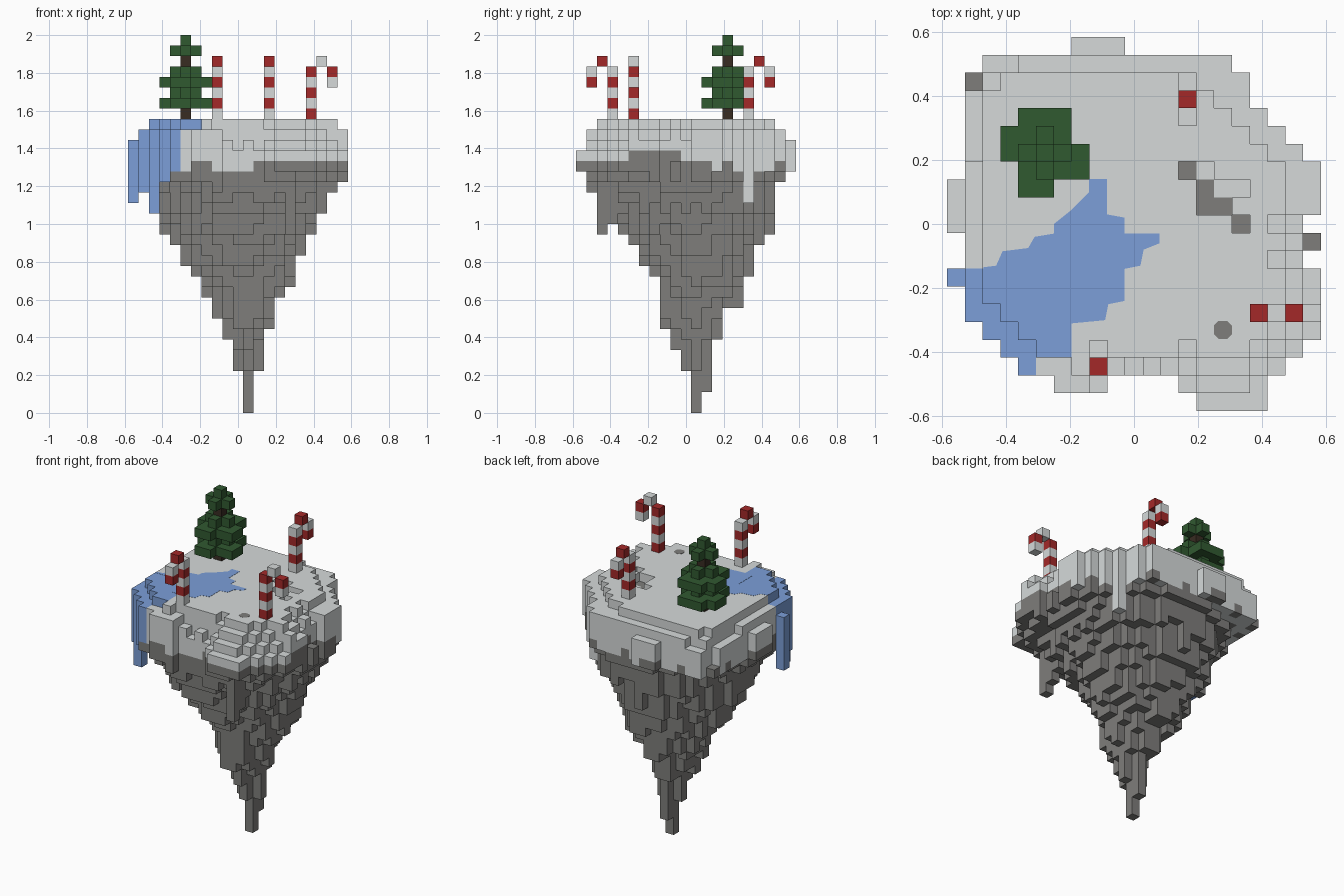
import bpy, bmesh, random
from mathutils import Vector

cube = bpy.data.objects.get("Cube")
if cube:
    bpy.data.objects.remove(cube)

U = 2 / 36                    # block size
HALF = 10.5                   # blocks from centre to edge
TOP = 27                      # highest ground layer
rng = random.Random(7)


def material(name, rgb):
    mat = bpy.data.materials.new(name)
    mat.use_nodes = True
    mat.diffuse_color = (*rgb, 1)
    mat.node_tree.nodes["Principled BSDF"].inputs["Base Color"].default_value = (*rgb, 1)
    return mat


MATS = {
    "stone": material("stone grey", (.21, .207, .198)),
    "snow": material("snow white", (.67, .7, .7)),
    "water": material("water blue", (.2, .345, .69)),
    "leaf": material("pine green", (.03, .1, .03)),
    "bark": material("bark brown", (.04, .025, .016)),
    "red": material("candy red", (.37, .022, .022)),
}

AXES = [Vector(v) for v in ((1, 0, 0), (0, 1, 0), (0, 0, 1))]


def finish(name, bm, names):
    mesh = bpy.data.meshes.new(name)
    bm.to_mesh(mesh)
    bm.free()
    for n in names:
        mesh.materials.append(MATS[n])
    obj = bpy.data.objects.new(name, mesh)
    bpy.context.collection.objects.link(obj)


def build_blocks(name, blocks):
    """Mesh only the exposed faces of a {(i, j, k): material} block set."""
    bm = bmesh.new()
    corners = {}
    names = sorted(set(blocks.values()))

    def corner(p):
        key = tuple(round(c) for c in p)
        if key not in corners:
            corners[key] = bm.verts.new(((p.x - HALF) * U, (p.y - HALF) * U, p.z * U))
        return corners[key]

    for cell, mat in blocks.items():
        base = Vector(cell)
        for a in range(3):
            n, u, v = AXES[a], AXES[(a + 1) % 3], AXES[(a + 2) % 3]
            for side in (0, 1):
                step = n if side else -n
                if tuple(int(c) for c in base + step) in blocks:
                    continue
                o = base + n * side
                loop = [o, o + u, o + u + v, o + v]
                face = bm.faces.new([corner(p) for p in (loop if side else loop[::-1])])
                face.material_index = names.index(mat)
    finish(name, bm, names)


def build_plate(name, points, z, mat, thick=.005):
    """Thin flat patch lying on the ground."""
    bm = bmesh.new()
    face = bm.faces.new([bm.verts.new((x, y, z)) for x, y in points])
    ext = bmesh.ops.extrude_face_region(bm, geom=[face])
    bmesh.ops.translate(bm, vec=(0, 0, thick),
                        verts=[g for g in ext["geom"] if isinstance(g, bmesh.types.BMVert)])
    bmesh.ops.recalc_face_normals(bm, faces=bm.faces)
    finish(name, bm, [mat])


# Plateau outline: first and last block of each row, front to back
ROWS = [(14, 18), (13, 18), (4, 19), (3, 20), (2, 21), (1, 21), (1, 21), (0, 21), (1, 20),
        (1, 21), (0, 20), (0, 21), (0, 21), (1, 21), (1, 20), (1, 19), (1, 18), (1, 17),
        (1, 17), (2, 16), (7, 10)]
plan = {(i, j) for j, (a, b) in enumerate(ROWS) for i in range(a, b)}
plan |= {(i, 1) for i in (6, 7, 8)}

# Tapering rock: left, right, front, back limit of each layer, tip upward
SPIRE = [(11, 12, 11, 12)] * 2 + [(11, 12, 11, 13)] * 2 + [(10, 13, 10, 13)] * 2 + [
    (10, 13, 9, 13), (9, 13, 9, 14), (9, 14, 8, 14), (8, 14, 8, 14), (8, 14, 8, 16),
    (7, 15, 8, 16), (7, 16, 8, 16), (6, 16, 7, 17), (5, 16, 6, 17), (5, 17, 6, 17),
    (4, 17, 5, 18), (3, 18, 4, 18), (3, 18, 4, 18), (3, 19, 3, 19), (3, 19, 2, 19),
    (2, 20, 1, 19), (1, 21, 0, 20)]


def in_layer(i, j, k):
    l, r, f, b = SPIRE[k]
    dx = (2 * i + 1 - l - r) / (r - l)
    dy = (2 * j + 1 - f - b) / (b - f)
    return dx * dx + dy * dy <= .8 + k / 100


WATERFALL = {(0, 7): 20, (1, 5): 21, (2, 4): 19, (3, 3): 22}
DRIPS = {(17, 16): 20}                                   # long icicle of snow
HANGING = {(15, 2): 17, (15, 3): 18, (10, 18): 17}       # loose hanging rocks
COLUMNS = {**WATERFALL, **DRIPS, **HANGING}
BARE = {(1, 18), (20, 9)}                                # rim blocks without snow
STONE_PITS = {(13, 13), (14, 12), (14, 11), (15, 11), (16, 10)}
SNOW_PITS = {(14, 13), (15, 12), (16, 12)}


def snow_start(i, j):
    if (i, j) in DRIPS:
        return DRIPS[i, j]
    if i > 13 and 5 <= j <= 9:
        return 25
    if j > 12 or (j < 5 and i < 12):
        return rng.choice((23, 23, 24))
    return 24


def rim_distance(i, j):
    """Rings between a block and the open edge, the edge block being 0."""
    return next(d for d in range(12) if any(
        c not in plan for c in ((i + d + 1, j), (i - d - 1, j), (i, j + d + 1), (i, j - d - 1))))


def ground_height(i, j):
    """Top layer of a column, stepping down towards the rim."""
    if (i, j) in BARE:
        return 23
    if (i, j) in STONE_PITS | SNOW_PITS:
        return 26
    d = rim_distance(i, j)
    if i > 12 and j < 5:                                 # three terraces at one corner
        return min(24 + d, TOP)
    if j == 2 and 9 <= i <= 12:                          # dip in the front edge
        return 25 if i % 2 else 24
    if i > 12 and d < 2 and j != 5:                      # broad terraces along the side
        return 25 if d == 0 and j < 11 else 26
    if i == 0 or j == 20 or (d == 0 and i < 4 and j > 13):
        return 25
    inner = all((i + a, j + b) in plan for a in (-1, 0, 1) for b in (-1, 0, 1))
    return TOP if inner and 2 <= i <= 19 and 2 <= j <= 18 else 26


island = {}
for i, j in sorted(plan):
    low = next((k for k in range(len(SPIRE)) if in_layer(i, j, k)), 23)
    if 4 < low < 22:
        low += rng.choice((0, 0, 1))
    low = COLUMNS.get((i, j), low)
    high = ground_height(i, j)
    start = snow_start(i, j)
    for k in range(low, high + 1):
        mat = "snow" if k >= start and (i, j) not in BARE else "stone"
        if i <= 6 and j <= 7 and k >= 23 and (i <= 4 or k == TOP):
            mat = "water"
        if (i, j) in WATERFALL:
            mat = "water"
        if (i, j) in STONE_PITS and k == high:
            mat = "stone"
        island[i, j, k] = mat
build_blocks("floating_island", island)

# Frozen pond and small pebble lying flush in the snow
ground = (TOP + 1) * U
pond = [(-.14, .14), (-.085, .14), (-.085, .03), (-.03, .02), (-.03, -.03), (.08, -.03),
        (.08, -.06), (.03, -.08), (.02, -.13), (-.03, -.14), (-.03, -.24), (-.08, -.25),
        (-.09, -.3), (-.194, -.31), (-.25, -.31), (-.25, -.15), (-.47, -.15), (-.47, -.135),
        (-.43, -.13), (-.41, -.085), (-.33, -.075), (-.31, -.04), (-.25, -.03), (-.25, 0),
        (-.2, .04), (-.14, .1)]
build_plate("pond", pond, ground - .004, "water")
s, t = .028, .014
octagon = [(s, -t), (s, t), (t, s), (-t, s), (-s, t), (-s, -t), (-t, -s), (t, -s)]
build_plate("pebble", [(.277 + x, -.33 + y) for x, y in octagon], ground - .004, "stone")

# Pine tree: trunk with pinwheel and cross-shaped leaf layers
ti, tj = 5, 14
tree = {(ti, tj, k): "bark" for k in range(28, 34)}
gaps = {(2, 1), (-2, -1), (1, -2)}
for a in range(-2, 3):
    for b in range(-2, 3):
        reach = abs(a) + abs(b)
        for k in range(29, 36):
            wide = k in (29, 31) and reach <= 3 and (a, b) not in gaps
            cross = k in (30, 32, 34) and reach <= 1
            tip = k == 35 and reach == 0
            if (wide or cross or tip) and (reach or k > 33):
                tree[ti + a, tj + b, k] = "leaf"
build_blocks("pine_tree", tree)


# Striped canes: a post, a top block and a hook hanging two blocks
def cane(name, i, j, di, dj, phase):
    cells = [(i, j, k) for k in range(28, 33)] + [(i + di, j + dj, 33)]
    cells += [(i + 2 * di, j + 2 * dj, k) for k in (32, 31)]
    build_blocks(name, {c: "red" if (c[2] + phase) % 2 else "snow" for c in cells})


cane("front_cane", 8, 3, 0, -1, 0)
cane("back_cane", 13, 16, 0, 1, 0)
cane("side_cane", 17, 5, 1, 0, 1)
